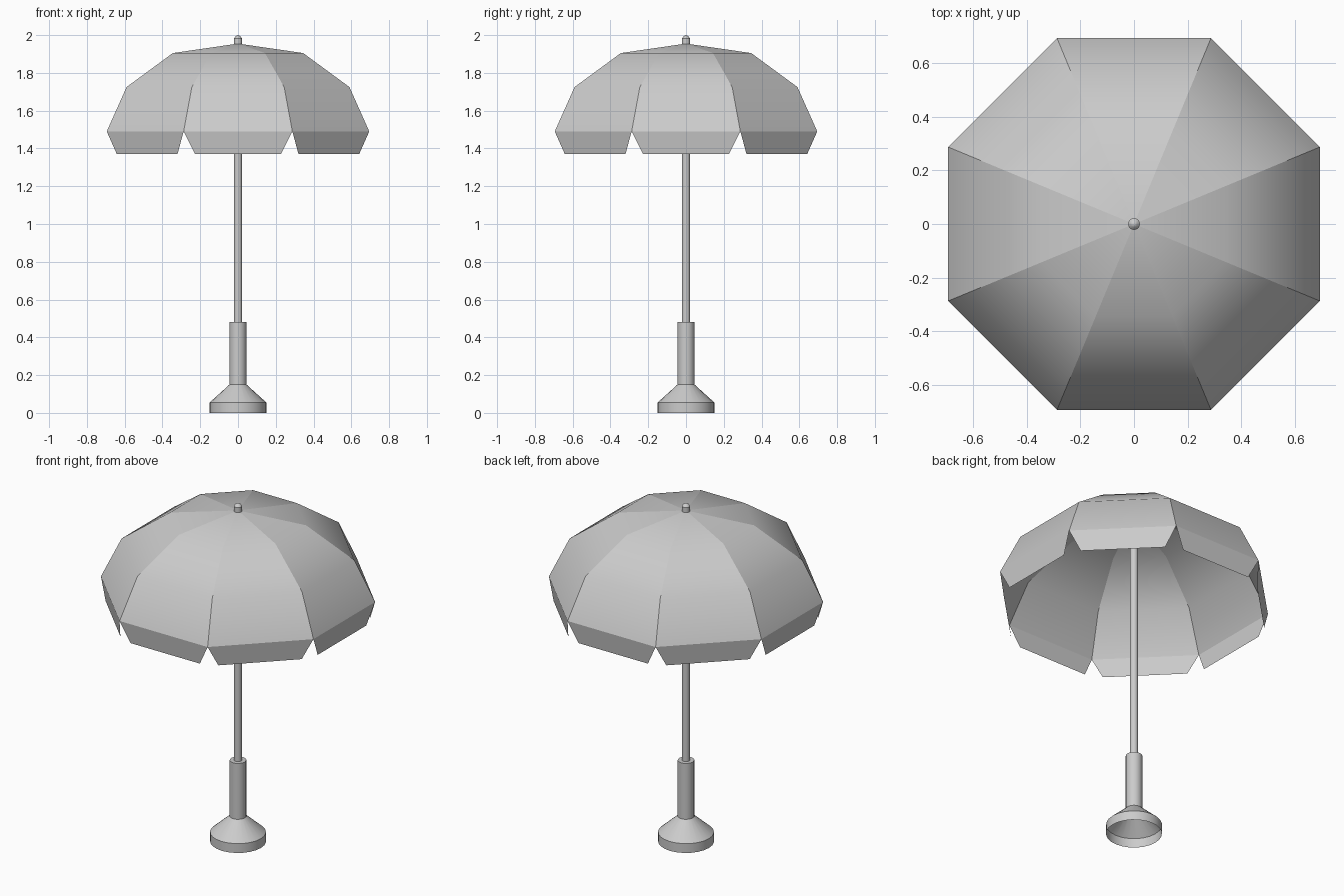
import bpy
import bmesh
from math import cos, sin, pi, tan, radians

cube = bpy.data.objects.get("Cube")
if cube:
    bpy.data.objects.remove(cube, do_unlink=True)

grey = bpy.data.materials.new("light grey")
grey.use_nodes = True
COLOUR = (0.6, 0.6, 0.6, 1)
grey.diffuse_color = COLOUR
grey.node_tree.nodes["Principled BSDF"].inputs["Base Color"].default_value = COLOUR


def finish(name, bm):
    mesh = bpy.data.meshes.new(name)
    bm.to_mesh(mesh)
    bm.free()
    mesh.materials.append(grey)
    obj = bpy.data.objects.new(name, mesh)
    bpy.context.collection.objects.link(obj)
    return obj


def lathe(name, profile, sides=16):
    """Revolve (radius, height) points, bottom to top, around the z axis."""
    bm = bmesh.new()
    rings = []
    for r, z in profile:
        if r == 0:
            rings.append([bm.verts.new((0, 0, z))] * sides)
        else:
            rings.append([bm.verts.new((r * cos(2 * pi * i / sides),
                                        r * sin(2 * pi * i / sides), z))
                          for i in range(sides)])
    for low, high in zip(rings, rings[1:]):
        for i in range(sides):
            j = (i + 1) % sides
            corners = dict.fromkeys((low[i], low[j], high[j], high[i]))
            bm.faces.new(list(corners))
    obj = finish(name, bm)
    bpy.ops.object.select_all(action="DESELECT")
    obj.select_set(True)
    bpy.context.view_layer.objects.active = obj
    bpy.ops.object.shade_smooth_by_angle(angle=radians(30))
    return obj


def cloth(name, rows):
    """Eight separate panels from (apothem, half width, height) rows, so seams stay crisp."""
    bm = bmesh.new()
    for k in range(8):
        c, s = cos(k * pi / 4), sin(k * pi / 4)
        lines = []
        for a, w, z in rows:
            sides = (-w, w) if w else (0,)
            lines.append([bm.verts.new((a * c - t * s, a * s + t * c, z)) for t in sides])
        for low, high in zip(lines, lines[1:]):
            bm.faces.new(low + high[::-1]).smooth = True
    return finish(name, bm)


# Canopy panels and hanging flaps
T = tan(pi / 8)
RIM, RIM_Z = 0.695, 1.49
arch = [(RIM, RIM_Z), (0.59, 1.725), (0.345, 1.905), (0, 1.955)]
cloth("canopy", [(a, a * T, z) for a, z in arch])
cloth("canopy_flaps", [(0.68, 0.227, 1.37), (RIM, RIM * T, RIM_Z)])

# Stand, hollow underneath
lathe("base", [(0.15, 0), (0.15, 0.055), (0.045, 0.15)], 24)
lathe("sleeve", [(0.045, 0.15), (0.045, 0.48), (0.022, 0.48)])
lathe("pole", [(0.022, 0.15), (0.022, 1.95)])

# Finial on top
lathe("finial", [(0.022, 1.945), (0.022, 1.982), (0.012, 1.994), (0, 2.0)])
